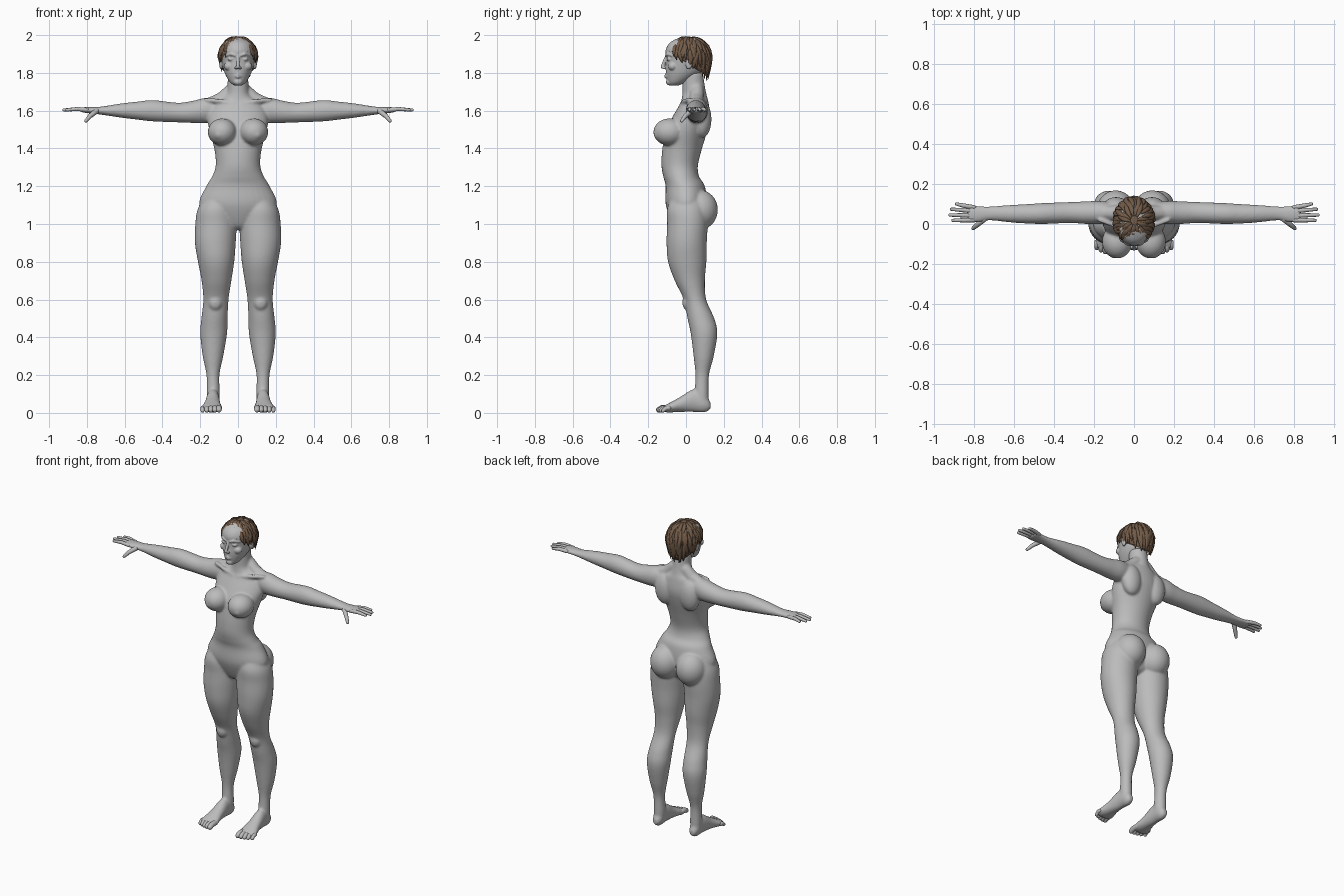
import bpy, bmesh, math, random
from mathutils import Vector

random.seed(4)
cube = bpy.data.objects.get("Cube")
if cube:
    bpy.data.objects.remove(cube, do_unlink=True)


def material(name, color):
    mat = bpy.data.materials.new(name)
    mat.use_nodes = True
    mat.diffuse_color = color
    bsdf = next(n for n in mat.node_tree.nodes if n.type == 'BSDF_PRINCIPLED')
    bsdf.inputs["Base Color"].default_value = color
    return mat


def smooth_rows(rows, steps=5):
    """Refine a short table of measurements with a Catmull-Rom curve."""
    rows = [Vector(r) for r in rows]
    out = []
    for i in range(len(rows) - 1):
        a, b, c, d = rows[max(i - 1, 0)], rows[i], rows[i + 1], rows[min(i + 2, len(rows) - 1)]
        for k in range(steps):
            t = k / steps
            out.append(b + (c - a) * (t / 2) + (a * 2 - b * 5 + c * 4 - d) * (t * t / 2)
                       + (b * 3 - a - c * 3 + d) * (t ** 3 / 2))
    return out + [rows[-1]]


def skin_rings(bm, rings):
    loops = [[bm.verts.new(p) for p in ring] for ring in rings]
    n = len(loops[0])
    for lo, hi in zip(loops, loops[1:]):
        for i in range(n):
            bm.faces.new((lo[i], lo[(i + 1) % n], hi[(i + 1) % n], hi[i]))
    bm.faces.new(loops[0][::-1])
    bm.faces.new(loops[-1])


def loft(bm, axis, rows, sides=32):
    """Rows hold position along the axis, then low/high of the other two axes."""
    others = [a for a in range(3) if a != axis]
    rings = []
    for row in smooth_rows([Vector(r) for r in rows]):
        ring = []
        for i in range(sides):
            ang = math.tau * i / sides
            p = Vector()
            p[axis] = row[0]
            p[others[0]] = (row[1] + row[2]) / 2 + (row[2] - row[1]) / 2 * math.cos(ang)
            p[others[1]] = (row[3] + row[4]) / 2 + (row[4] - row[3]) / 2 * math.sin(ang)
            ring.append(p)
        rings.append(ring)
    skin_rings(bm, rings)


def tube(bm, points, radii, sides=10, flat=1.0, up=(0, 0, 1)):
    """Rounded limb through points; flat squashes it along the up direction."""
    pts = [Vector(p) for p in points]
    rings = []
    for i, p in enumerate(pts):
        d = (pts[min(i + 1, len(pts) - 1)] - pts[max(i - 1, 0)]).normalized()
        u = d.cross(Vector(up)).normalized()
        v = u.cross(d)
        ends = [(0, 1)]
        if i == 0:
            ends = [(-.9, .4), (-.6, .8), (0, 1)]
        if i == len(pts) - 1:
            ends = [(0, 1), (.6, .8), (.9, .4)]
        for shift, size in ends:
            r = radii[i] * size
            rings.append([p + d * radii[i] * shift + u * r * math.cos(math.tau * k / sides)
                          + v * r * flat * math.sin(math.tau * k / sides) for k in range(sides)])
    skin_rings(bm, rings)


def ball(bm, center, size):
    new = bmesh.ops.create_uvsphere(bm, u_segments=24, v_segments=16, radius=1)["verts"]
    for v in new:
        v.co = Vector(center) + Vector(a * b for a, b in zip(v.co, size))


def mirror(bm):
    new = bmesh.ops.duplicate(bm, geom=bm.verts[:] + bm.edges[:] + bm.faces[:])["geom"]
    for v in new:
        if isinstance(v, bmesh.types.BMVert):
            v.co.x *= -1


def finish(bm, name, mat, voxel=0, smooth=0):
    bmesh.ops.recalc_face_normals(bm, faces=bm.faces)
    mesh = bpy.data.meshes.new(name)
    bm.to_mesh(mesh)
    bm.free()
    mesh.materials.append(mat)
    for poly in mesh.polygons:
        poly.use_smooth = True
    obj = bpy.data.objects.new(name, mesh)
    bpy.context.collection.objects.link(obj)
    if voxel:
        mod = obj.modifiers.new("blend", 'REMESH')
        mod.mode, mod.voxel_size, mod.use_smooth_shade = 'VOXEL', voxel, True
    if smooth:
        mod = obj.modifiers.new("soften", 'SMOOTH')
        mod.factor, mod.iterations = .5, smooth
    return obj


grey = material("skin grey", (.5, .5, .5, 1))
brown = material("hair brown", (.17, .105, .065, 1))

# Body: limbs on the left, mirrored, then the trunk
bm = bmesh.new()
loft(bm, 2, [(1.16, .04, .17, -.07, .09), (1.08, .02, .213, -.1, .11), (1, .008, .226, -.1, .115),
             (.9, .012, .228, -.103, .11), (.8, .02, .212, -.095, .108), (.7, .035, .193, -.06, .1),
             (.6, .05, .184, -.012, .107), (.5, .055, .194, .008, .15), (.42, .058, .2, .025, .166),
             (.3, .078, .187, .04, .147), (.2, .098, .167, .05, .122), (.1, .096, .166, .045, .12),
             (.04, .1, .164, .05, .12)])
loft(bm, 0, [(.08, .01, .1, 1.55, 1.665), (.17, 0, .115, 1.535, 1.668), (.24, 0, .113, 1.535, 1.652),
             (.32, .005, .11, 1.538, 1.642), (.45, 0, .105, 1.543, 1.656), (.53, .002, .1, 1.552, 1.648),
             (.62, .008, .095, 1.563, 1.638), (.72, .018, .088, 1.578, 1.622), (.77, .01, .09, 1.584, 1.62),
             (.82, .008, .094, 1.59, 1.618), (.835, .018, .085, 1.595, 1.614)])
# feet
loft(bm, 1, [(.13, .115, .148, .02, .055), (.1, .1, .163, .003, .1), (.04, .098, .168, .005, .125),
             (-.03, .093, .178, .005, .085), (-.09, .083, .195, .002, .052), (-.12, .088, .193, .006, .036)])
ball(bm, (.092, .073, 1.075), (.094, .096, .105))          # buttock
ball(bm, (.084, -.088, 1.487), (.076, .085, .072))         # breast
ball(bm, (.1, -.125, 1.475), (.035, .047, .035))
ball(bm, (.12, .012, .585), (.038, .032, .045))            # knee
ball(bm, (.09, .085, 1.555), (.065, .05, .1))              # shoulder blade
tube(bm, [(.015, -.022, 1.635), (.09, -.01, 1.65), (.17, .02, 1.657)], [.012, .012, .012])
tube(bm, [(.035, .06, 1.71), (.085, .055, 1.66), (.16, .055, 1.63)], [.035, .04, .035])
mirror(bm)
loft(bm, 2, [(.97, -.04, .04, -.04, .04), (1.0, -.12, .12, -.07, .08), (1.1, -.205, .205, -.107, .11),
             (1.2, -.168, .168, -.108, .1), (1.25, -.138, .138, -.12, .07), (1.31, -.118, .118, -.13, .063),
             (1.4, -.126, .126, -.125, .085), (1.5, -.153, .153, -.105, .115), (1.57, -.16, .16, -.07, .128),
             (1.64, -.13, .13, -.03, .12), (1.68, -.068, .068, -.02, .11), (1.73, -.056, .056, -.018, .1),
             (1.8, -.055, .055, -.02, .09)])
finish(bm, "body", grey, .0065, 9)

# Fingers and toes
bm = bmesh.new()
for y0, y1, reach in ((.02, .018, .907), (.042, .045, .922), (.064, .074, .914), (.083, .1, .888)):
    tube(bm, [(.8, y0, 1.604), (.85, (y0 + y1) / 2, 1.609), (reach, y1, 1.604)], [.0115, .011, .008])
tube(bm, [(.75, .025, 1.598), (.785, -.005, 1.57), (.805, -.022, 1.546)], [.015, .012, .009])
finger_bm = bm
mirror(finger_bm)
finish(finger_bm, "fingers", grey)
bm = bmesh.new()
for i in range(5):
    x, r = .101 + i * .0215, .0165 - i * .0012
    tip = -.145 + .0015 * i * i
    tube(bm, [(x, -.09, .026), (x, tip + .015, .025), (x, tip, r)], [r, r, r * .9])
mirror(bm)
finish(bm, "toes", grey)

# Head with soft facial forms
bm = bmesh.new()
ball(bm, (.037, -.088, 1.873), (.018, .015, .011))
tube(bm, [(.014, -.105, 1.893), (.035, -.1, 1.9), (.062, -.075, 1.893)], [.007, .009, .006])
ball(bm, (.045, -.07, 1.835), (.03, .025, .024))           # cheekbone
ball(bm, (.011, -.117, 1.826), (.009, .009, .007))         # nostril
ball(bm, (.09, .015, 1.853), (.01, .02, .034))             # ear
mirror(bm)
loft(bm, 2, [(1.733, -.02, .02, -.085, -.04), (1.75, -.042, .042, -.097, 0), (1.785, -.064, .064, -.105, .06),
             (1.82, -.077, .077, -.107, .095), (1.87, -.087, .087, -.104, .115), (1.92, -.09, .09, -.108, .12),
             (1.96, -.072, .072, -.085, .1), (1.985, -.035, .035, -.04, .065)])
tube(bm, [(0, -.103, 1.888), (0, -.115, 1.86), (0, -.125, 1.832)], [.008, .009, .01])
for z, r in ((1.79, .006), (1.778, .007)):                 # lips
    tube(bm, [(-.024, -.096, 1.784), (0, -.109, z), (.024, -.096, 1.784)], [.003, r, .003])
ball(bm, (0, -.088, 1.752), (.024, .018, .018))            # chin
finish(bm, "head", grey, .004, 3)


# Hair: a close cap with tapered locks that fall from the crown
def scalp(az, s, lift=1.0, drop=0.0):
    hem = 1.847 + .07 * math.cos(az) - drop
    z = 1.988 - (1.988 - hem) * (1 - math.cos(s * math.pi / 2))
    h = (z - 1.88) / .109
    r = math.sqrt(max(0, 1 - h * h)) if h > 0 else 1 + h * .16
    r *= lift
    return Vector((.1 * r * math.sin(az), .015 - .118 * r * math.cos(az), z + (lift - 1) * .12))


bm = bmesh.new()
skin_rings(bm, [[scalp(math.tau * k / 48, s / 14) for k in range(48)] for s in range(1, 15)])
finish(bm, "hair_cap", brown)
bm = bmesh.new()
for start, end, count in ((.1, .5, 14), (.25, .75, 26), (.45, .95, 36), (.6, 1, 44)):
    for k in range(count):
        az = math.tau * (k + random.random() * .7) / count
        twist = random.uniform(-.25, .25)
        lift = random.uniform(1.0, 1.04)
        drop = random.uniform(-.01, .022) if end == 1 else 0
        path = [scalp(az + twist * t / 5, start + (end - start) * t / 5, lift, drop) for t in range(6)]
        out = path[3] - Vector((0, .015, 1.88))
        tube(bm, path, [.006, .011, .013, .012, .008, .002], 6, .5, out)
finish(bm, "hair_locks", brown)
